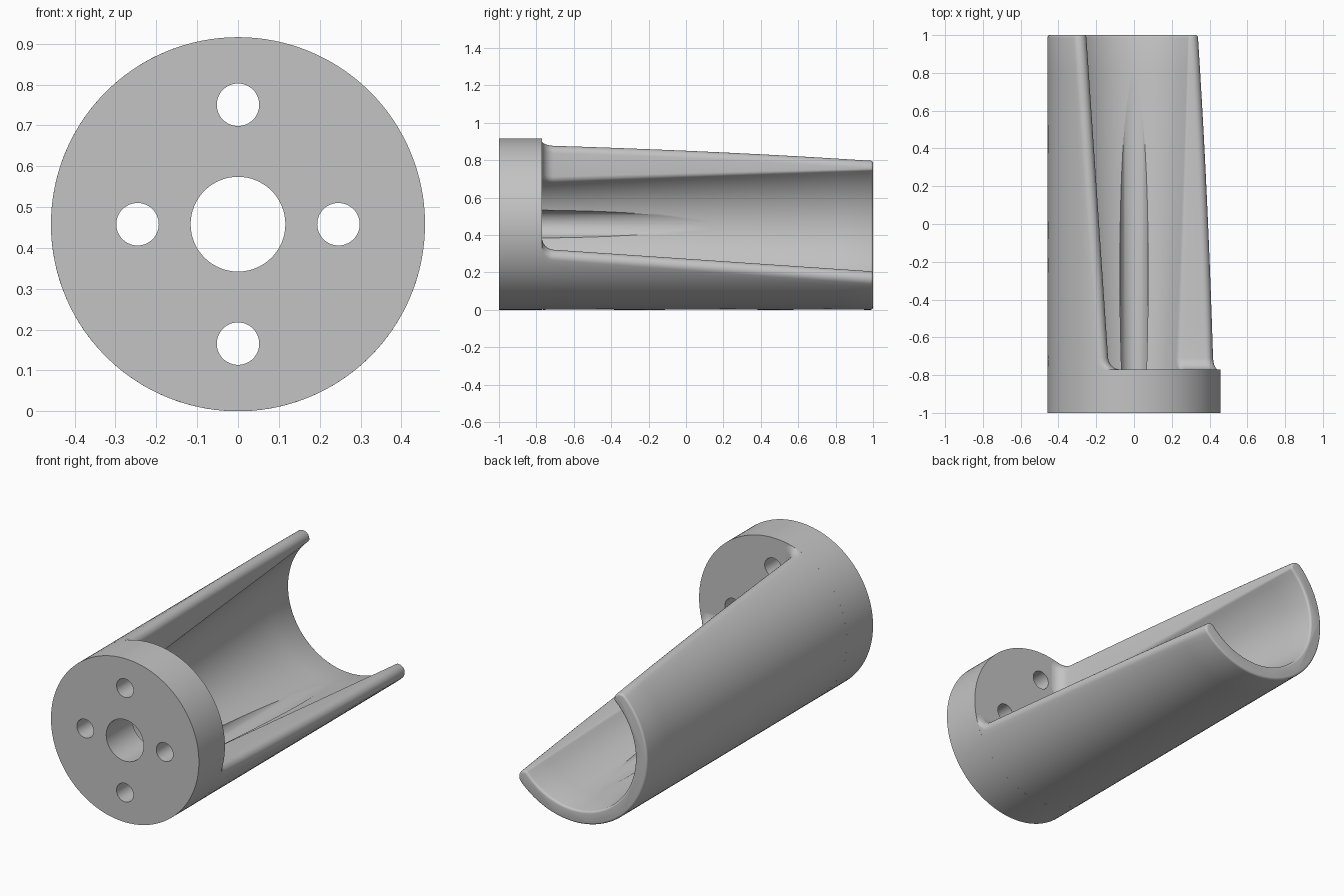
import bpy, bmesh
from math import sin, cos, pi, sqrt, atan2, radians
from mathutils import Matrix

cube = bpy.data.objects.get("Cube")
if cube:
    bpy.data.objects.remove(cube)

RADIUS = 0.458          # outer radius, also the height of the axis
DISK_BACK = -0.77       # where the end disk meets the trough
LIP_ROUND = 0.04
ROOT_ROUND = 0.06
END_ROUND = 0.012
HOLES = [(0.246, 0), (-0.246, 0), (0, 0.2925), (0, -0.2925)]

grey = bpy.data.materials.new("plain_grey")
grey.use_nodes = True
grey.diffuse_color = (0.55, 0.55, 0.55, 1)
grey.node_tree.nodes["Principled BSDF"].inputs["Base Color"].default_value = (0.55, 0.55, 0.55, 1)


def make_object(name, bm):
    bmesh.ops.recalc_face_normals(bm, faces=bm.faces[:])
    mesh = bpy.data.meshes.new(name)
    bm.to_mesh(mesh)
    bm.free()
    mesh.materials.append(grey)
    obj = bpy.data.objects.new(name, mesh)
    bpy.context.collection.objects.link(obj)
    return obj


def rod(name, x, z, radius, y0, y1, segments=48):
    """Cylinder along y, positioned relative to the axis."""
    bm = bmesh.new()
    place = Matrix.Translation((x, (y0 + y1) / 2, RADIUS + z)) @ Matrix.Rotation(pi / 2, 4, 'X')
    bmesh.ops.create_cone(bm, cap_ends=True, segments=segments, radius1=radius,
                          radius2=radius, depth=y1 - y0, matrix=place)
    return make_object(name, bm)


def cut(obj, cutter):
    mod = obj.modifiers.new("cut", 'BOOLEAN')
    mod.operation = 'DIFFERENCE'
    mod.solver = 'EXACT'
    mod.object = cutter
    bpy.context.view_layer.objects.active = obj
    bpy.ops.object.modifier_apply(modifier=mod.name)
    bpy.data.objects.remove(cutter)


def smooth(obj):
    bpy.ops.object.select_all(action='DESELECT')
    obj.select_set(True)
    bpy.context.view_layer.objects.active = obj
    bpy.ops.object.shade_smooth_by_angle(angle=radians(30))


def arc(cx, cz, r, a0, a1, steps):
    angles = [a0 + (a1 - a0) * i / steps for i in range(steps + 1)]
    return [(cx + r * cos(a), cz + r * sin(a)) for a in angles]


def section(y, shrink=0.0):
    """Outline of the open trough, with rounded lips, at one station."""
    t = (y - DISK_BACK) / (1 - DISK_BACK)
    lip = -0.133 - 0.12 * t
    bore = 0.266 + 0.119 * t
    inner_round = 0.04 - 0.025 * t
    # fillet against the disk
    k = max(0.0, 1 - (y - DISK_BACK) / ROOT_ROUND)
    lip += ROOT_ROUND * (1 - sqrt(max(0.0, 1 - k * k)))
    # centres of the two lip roundings
    x1 = lip - LIP_ROUND
    z1 = sqrt((RADIUS - LIP_ROUND) ** 2 - x1 * x1)
    x2 = lip - inner_round
    z2 = sqrt((bore + inner_round) ** 2 - x2 * x2)
    a1, a2, mid = atan2(z1, x1), atan2(z2, x2), radians(225)
    half = arc(0, 0, RADIUS - shrink, mid, a1, 28)
    half += arc(x1, z1, LIP_ROUND - shrink, a1, 0, 8)[1:]
    half += arc(x2, z2, inner_round - shrink, 0, a2 - pi, 8)
    half += arc(0, 0, bore + shrink, a2, mid, 24)[1:]
    # the other half mirrors across the diagonal
    outline = half + [(z, x) for x, z in reversed(half)][1:-1]
    return [(x, y, z + RADIUS) for x, z in outline]


# Trough: lofted sections, opening towards upper left
stations = [(DISK_BACK + ROOT_ROUND * (1 - cos(i * pi / 12)), 0) for i in range(7)]
start, stop = stations[-1][0], 1 - END_ROUND
stations += [(start + (stop - start) * i / 10, 0) for i in range(1, 11)]
stations += [(stop + END_ROUND * sin(i * pi / 8), END_ROUND * (1 - cos(i * pi / 8)))
             for i in range(1, 5)]
bm = bmesh.new()
rings = [[bm.verts.new(p) for p in section(y, s)] for y, s in stations]
for a, b in zip(rings, rings[1:]):
    for i in range(len(a)):
        j = (i + 1) % len(a)
        bm.faces.new((a[i], a[j], b[j], b[i]))
bm.faces.new(rings[0])
bm.faces.new(rings[-1])
trough = make_object("trough", bm)

# Clearance grooves in line with the side and bottom holes
for x, z in HOLES:
    if x < 0 or z < 0:
        cut(trough, rod("groove_cutter", x, z, 0.075, DISK_BACK - 0.1, 1.2))
smooth(trough)

# End disk with centre bore and four bolt holes
disk = rod("end_disk", 0, 0, RADIUS, -1, DISK_BACK, 128)
cut(disk, rod("bore_cutter", 0, 0, 0.116, -1.2, -0.5, 64))
for x, z in HOLES:
    cut(disk, rod("hole_cutter", x, z, 0.052, -1.2, -0.5))
smooth(disk)
